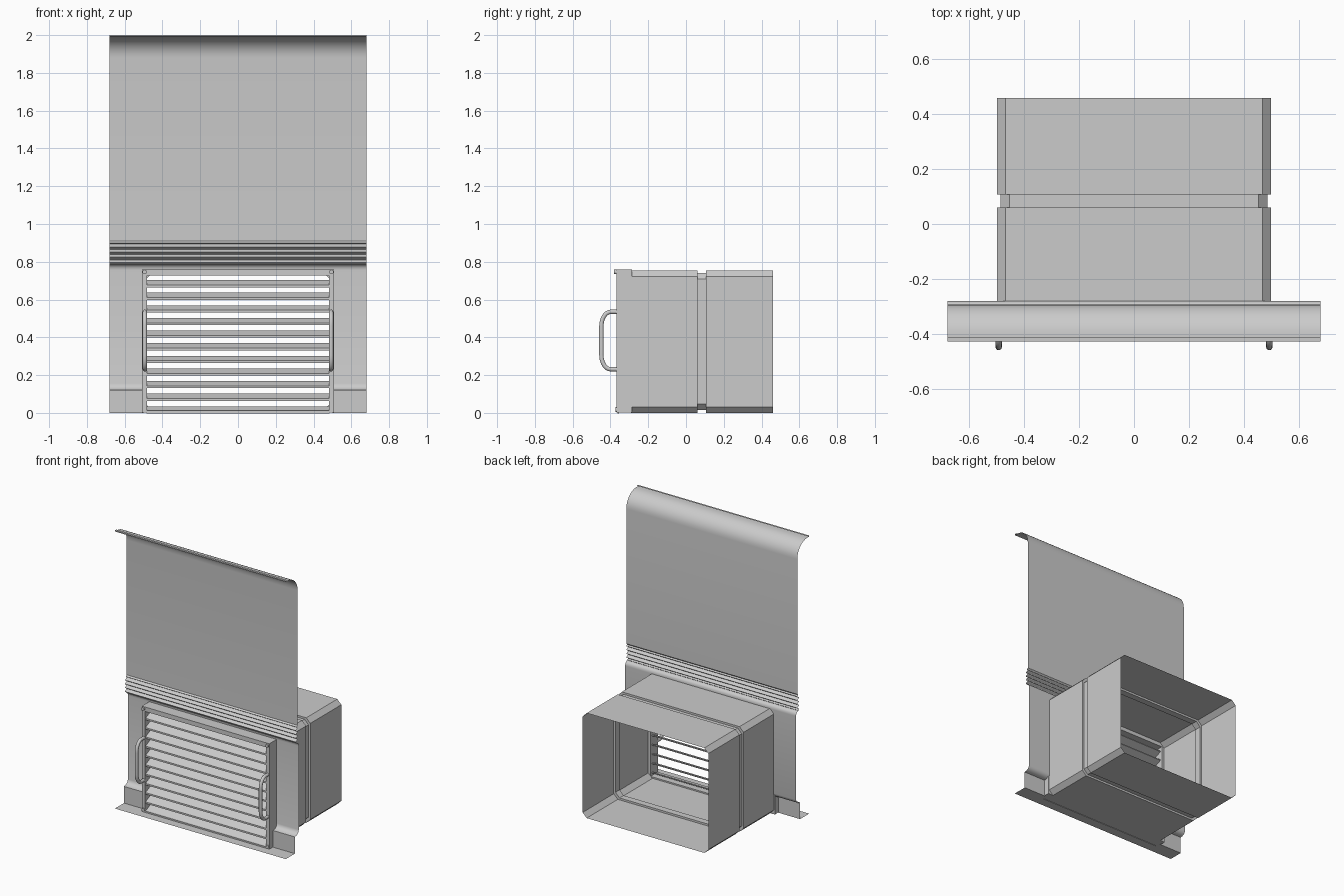
import bpy, bmesh
from math import sin, cos, pi, radians
from mathutils import Matrix

if "Cube" in bpy.data.objects:
    bpy.data.objects.remove(bpy.data.objects["Cube"])


def make(name, build, smooth=False):
    bm = bmesh.new()
    build(bm)
    me = bpy.data.meshes.new(name)
    bm.to_mesh(me)
    bm.free()
    ob = bpy.data.objects.new(name, me)
    bpy.context.collection.objects.link(ob)
    if smooth:
        bpy.ops.object.select_all(action='DESELECT')
        ob.select_set(True)
        bpy.context.view_layer.objects.active = ob
        bpy.ops.object.shade_smooth_by_angle(angle=radians(35))
    return ob


def box(bm, x0, x1, y0, y1, z0, z1):
    m = Matrix.Translation(((x0 + x1) / 2, (y0 + y1) / 2, (z0 + z1) / 2)) \
        @ Matrix.Diagonal((x1 - x0, y1 - y0, z1 - z0, 1))
    bmesh.ops.create_cube(bm, size=1, matrix=m)


# Sheet-metal wall panel: bent profile (y, z) stretched along x, with an opening
def panel(bm):
    prof = [(-.428, 0), (-.325, 0), (-.325, .12)]
    prof += [(-.3025 + .0225 * sin(t * pi / 2) - .0225 * (1 - sin(t * pi / 2)),
              .12 + .035 * (1 - cos(t * pi / 2))) for t in (.25, .5, .75, 1)]
    prof += [(-.28, .755), (-.28, .76)]
    prof += [(-.305 + .025 * cos(t * pi / 2), .76 + .027 * sin(t * pi / 2))
             for t in (.25, .5, .75, 1)]
    prof += [(-.303 - .01 * sin(2 * pi * i / 8), .79 + .11 * i / 32)
             for i in range(33)]
    prof += [(-.293, .91), (-.293, 1.88)]
    prof += [(-.293 - .112 * (1 - cos(t / 8 * pi / 2)), 1.88 + .112 * sin(t / 8 * pi / 2))
             for t in range(1, 9)]
    prof += [(-.428, 1.992), (-.428, 2.0), (-.412, 2.0)]
    rows = [[bm.verts.new((x, y, z)) for x in (-.68, -.5, .5, .68)] for y, z in prof]
    for i, (a, b) in enumerate(zip(rows, rows[1:])):
        for k in range(3):
            if k == 1 and i > 0 and b[0].co.z < .7555:
                continue                      # opening for the duct
            bm.faces.new((a[k], a[k + 1], b[k + 1], b[k]))


make("wall_panel", panel, True)


# Open duct with chamfered corners and a recessed band
def duct(bm):
    c, rings = .032, []
    for y, d in ((-.29, 0), (.06, 0), (.06, .014), (.107, .014), (.107, 0), (.46, 0)):
        x, lo, hi = .5 - d, d, .755 - d
        pts = [(-x + c, lo), (x - c, lo), (x, lo + c), (x, hi - c),
               (x - c, hi), (-x + c, hi), (-x, hi - c), (-x, lo + c)]
        rings.append([bm.verts.new((px, y, pz)) for px, pz in pts])
    for a, b in zip(rings, rings[1:]):
        for i in range(8):
            j = (i + 1) % 8
            bm.faces.new((a[i], a[j], b[j], b[i]))


make("duct", duct)


# Grille frame
def frame(bm):
    for s in (-1, 1):
        xa, xb = sorted((s * .482, s * .507))
        box(bm, xa, xb, -.368, -.285, 0.002, .76)
    box(bm, -.482, .482, -.368, -.285, .728, .76)
    box(bm, -.482, .482, -.368, -.285, .002, .012)


make("grille_frame", frame)


# Louvre slats sloping down to the front, each with a small front lip
def slats(bm):
    for i in range(11):
        z = .684 - i * .0668
        sec = [(-.362, -.019), (-.356, -.019), (-.356, -.012), (-.300, .013),
               (-.300, .019), (-.306, .019), (-.362, -.007)]
        ends = [[bm.verts.new((x, y, z + dz)) for y, dz in sec] for x in (-.484, .484)]
        bm.faces.new(ends[0])
        bm.faces.new(ends[1][::-1])
        n = len(sec)
        for k in range(n):
            j = (k + 1) % n
            bm.faces.new((ends[0][k], ends[1][k], ends[1][j], ends[0][j]))
    bmesh.ops.recalc_face_normals(bm, faces=bm.faces[:])


make("louvre_slats", slats)


# Corner screws
def screws(bm):
    for x in (-.494, .494):
        for z, h in ((.746, .026), (.018, .012)):
            m = Matrix.Translation((x, -.367, z)) @ Matrix.Rotation(pi / 2, 4, 'X')
            bmesh.ops.create_cone(bm, cap_ends=True, segments=16, radius1=.012,
                                  radius2=.012, depth=h, matrix=m)


make("corner_screws", screws, True)


# Bent tube handles on both sides
def handle(name, x):
    zc, ry, rz = .383, .05, .075
    half = [(-.360, .152)] + [(-.398 - ry * sin(t * pi / 16), .152 - rz * (1 - cos(t * pi / 16)))
                              for t in range(9)]
    pts = [(y, zc + z) for y, z in half] + [(y, zc - z) for y, z in reversed(half)]
    cu = bpy.data.curves.new(name, 'CURVE')
    cu.dimensions = '3D'
    cu.bevel_depth = .012
    cu.bevel_resolution = 3
    cu.use_fill_caps = True
    sp = cu.splines.new('POLY')
    sp.points.add(len(pts) - 1)
    for p, (y, z) in zip(sp.points, pts):
        p.co = (x, y, z, 1)
    sp.use_smooth = True
    bpy.context.collection.objects.link(bpy.data.objects.new(name, cu))


handle("left_handle", -.493)
handle("right_handle", .493)
